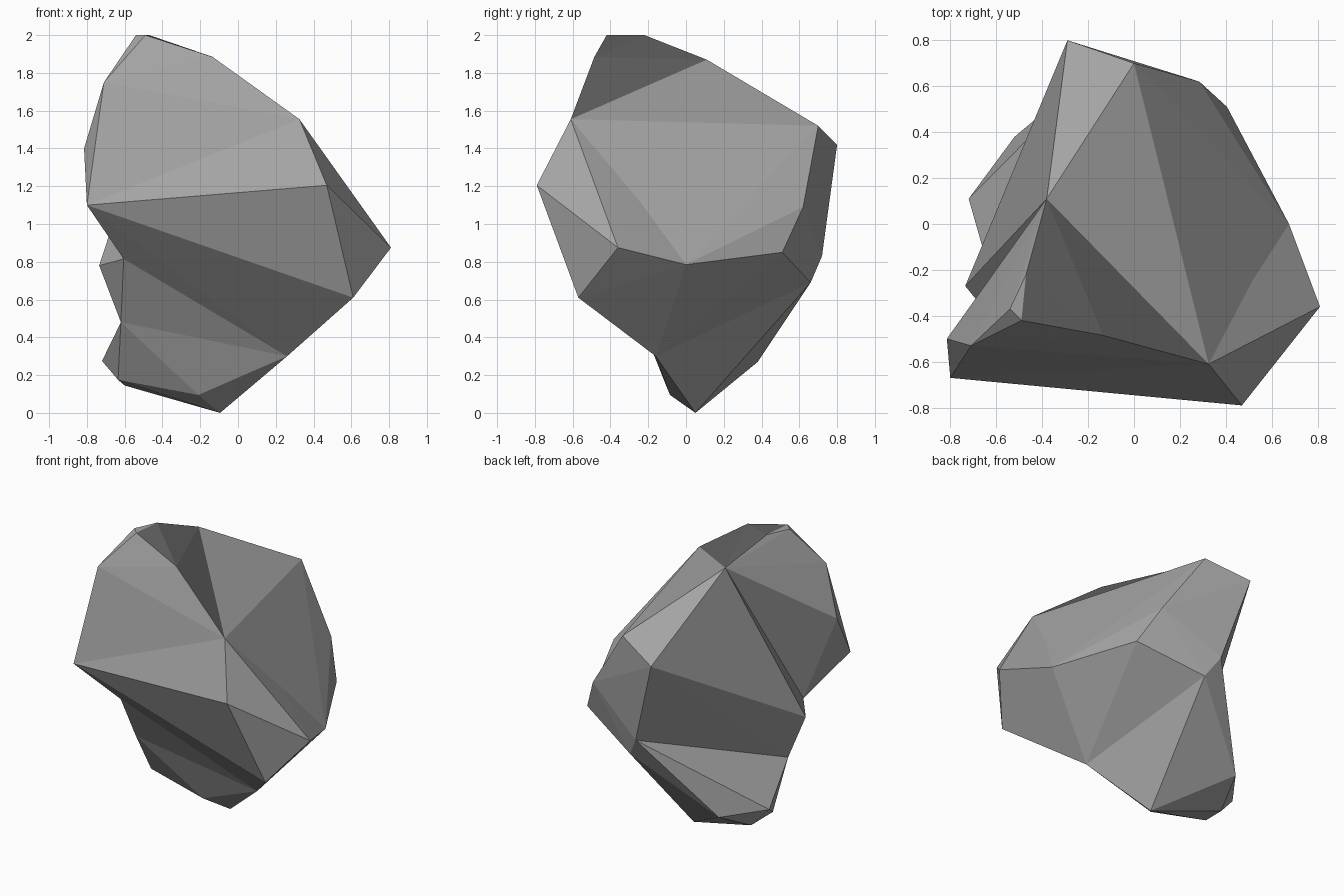
import bpy, bmesh

if "Cube" in bpy.data.objects:
    bpy.data.objects.remove(bpy.data.objects["Cube"])

# Named corner points where the masses of the boulder meet
CREST, NOTCH, CHIN = (-.38, .11, 1.87), (-.605, -.43, .815), (.26, -.16, .3)
SIDE, BROW, LEDGE = (.675, 0, .785), (.325, -.61, 1.555), (-.8, -.67, 1.1)
JAW, CHEEK = (.61, -.57, .61), (.81, -.36, .875)

# Seams shared by neighbouring masses
nose_seam = [LEDGE, BROW, CHEEK, JAW]
upper_seam = [CREST, NOTCH, CHIN, SIDE, BROW]
lower_seam = [(-.115, .72, .83), (-.62, -.24, .48), CHIN, (-.03, .66, .69)]

# Points belonging to one mass only
nose = [(.47, -.79, 1.205)]
ridge = [(-.49, -.42, 2.0), (-.135, -.485, 1.885), (-.47, -.22, 2.0)]
crown = [(-.815, -.5, 1.4), (-.71, -.53, 1.75), (-.54, -.37, 2.0),
         LEDGE, JAW, CHEEK] + ridge
body = [(0, .7, 1.52), (-.29, .8, 1.42), (.285, .62, 1.09),
        (.405, .51, .85), (-.735, -.27, .78)]
foot = [(-.095, .05, 0), (-.21, -.085, .095), (-.52, .38, .27), (-.72, .11, .275),
        (-.635, -.05, .175), (-.6, .14, .145)]
dark_patch = {tuple(p) for p in ridge + [CREST, BROW]}


def key(co):
    return tuple(round(c, 3) for c in co)


def add_hull(target, points, seams):
    """Hull one mass, leaving it open where it joins its neighbours."""
    tmp = bmesh.new()
    for p in set(points):
        tmp.verts.new(p)
    bmesh.ops.convex_hull(tmp, input=tmp.verts[:])
    seam_sets = [{key(p) for p in s} for s in seams]
    for f in tmp.faces:
        corners = [v.co.copy() for v in f.verts]
        keys = {key(c) for c in corners}
        if not any(keys <= s for s in seam_sets):
            face = target.faces.new([target.verts.new(c) for c in corners])
            face.material_index = int(keys <= dark_patch)
    tmp.free()


# Join the four convex masses along their seams
bm = bmesh.new()
add_hull(bm, nose + nose_seam, [nose_seam])
add_hull(bm, crown + upper_seam, [upper_seam, nose_seam])
add_hull(bm, upper_seam + body + lower_seam, [upper_seam, lower_seam])
add_hull(bm, lower_seam + foot, [lower_seam])
bmesh.ops.remove_doubles(bm, verts=bm.verts[:], dist=.001)
bmesh.ops.holes_fill(bm, edges=[e for e in bm.edges if e.is_boundary], sides=0)
bmesh.ops.recalc_face_normals(bm, faces=bm.faces[:])

mesh = bpy.data.meshes.new("boulder")
bm.to_mesh(mesh)
bm.free()
boulder = bpy.data.objects.new("boulder", mesh)
bpy.context.collection.objects.link(boulder)

# Grey stone with a darker patch behind the ridge
for name, tone in (("stone", .37), ("dark_stone", .13)):
    mat = bpy.data.materials.new(name)
    mat.diffuse_color = (tone, tone, tone, 1)
    mat.use_nodes = True
    mat.node_tree.nodes["Principled BSDF"].inputs["Base Color"].default_value = mat.diffuse_color
    mesh.materials.append(mat)
